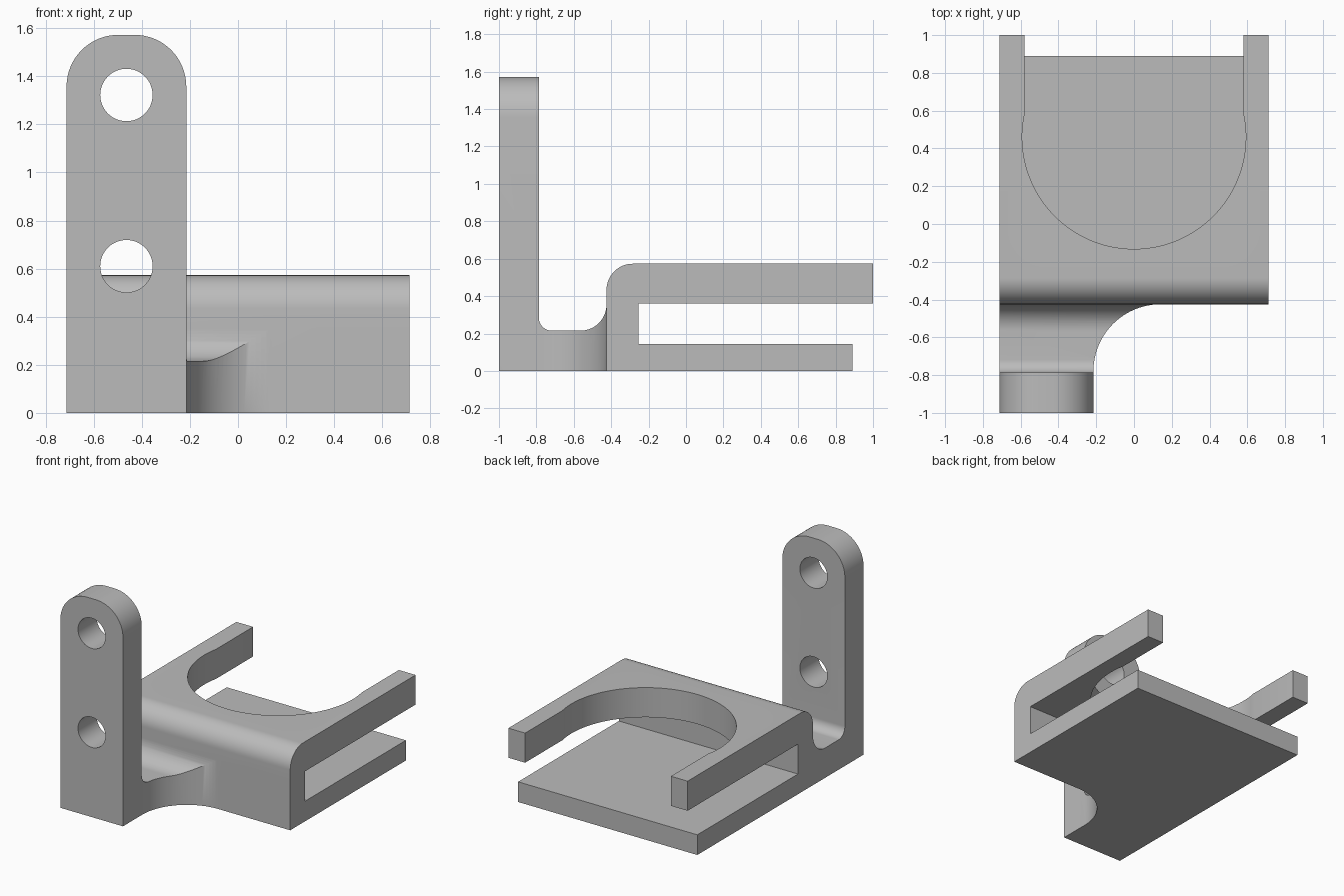
import bpy, bmesh
from math import sin, cos, radians, asin, degrees
from mathutils import Vector

cube = bpy.data.objects.get("Cube")
if cube:
    bpy.data.objects.remove(cube, do_unlink=True)

grey = bpy.data.materials.new("plain grey")
grey.use_nodes = True
colour = (0.5, 0.5, 0.5, 1)
grey.diffuse_color = colour
grey.node_tree.nodes["Principled BSDF"].inputs["Base Color"].default_value = colour


def arc(cx, cy, r, start, end, steps=16):
    """Points along an arc, angles in degrees."""
    angles = [radians(start + (end - start) * i / steps) for i in range(steps + 1)]
    return [(cx + r * cos(a), cy + r * sin(a)) for a in angles]


def prism(name, outline, axis, low, high):
    """Extrude a 2D outline along x, y or z."""
    place = {"x": lambda u, v: (low, u, v),
             "y": lambda u, v: (u, low, v),
             "z": lambda u, v: (u, v, low)}[axis]
    bm = bmesh.new()
    face = bm.faces.new([bm.verts.new(place(u, v)) for u, v in outline])
    grown = bmesh.ops.extrude_face_region(bm, geom=[face])["geom"]
    shift = Vector([high - low if a == axis else 0 for a in "xyz"])
    bmesh.ops.translate(bm, vec=shift, verts=[g for g in grown if isinstance(g, bmesh.types.BMVert)])
    bmesh.ops.recalc_face_normals(bm, faces=bm.faces)
    mesh = bpy.data.meshes.new(name)
    bm.to_mesh(mesh)
    bm.free()
    mesh.materials.append(grey)
    obj = bpy.data.objects.new(name, mesh)
    bpy.context.collection.objects.link(obj)
    return obj


half = 0.713      # half width of the clamp
wall = -0.425     # front wall of the clamp
inner = -0.215    # inner side of the upright
back = -0.787     # rear face of the upright
web = 0.215       # height of the connecting web
top = 0.573

# Whole bracket as one side profile: base plate, slot, upper fork, web, upright
profile = [(-1, 0), (0.89, 0), (0.89, 0.145), (-0.255, 0.145), (-0.255, 0.36), (1, 0.36), (1, top)]
profile += arc(wall + 0.14, top - 0.14, 0.14, 90, 180)
profile += arc(wall - 0.14, web + 0.14, 0.14, 0, -90)
profile += arc(back + 0.07, web + 0.07, 0.07, 270, 180)
profile += [(back, 1.65), (-1, 1.65)]
bracket = prism("mounting_bracket", profile, "x", -half, half)

# Space beside the upright, with a rounded inside corner
side = [(inner, -1.2)] + arc(inner + 0.355, wall - 0.355, 0.355, 180, 90, 24) + [(1, wall), (1, -1.2)]
cutters = [prism("side_cutter", side, "z", -0.2, 1.9)]

# Rounded top of the upright
r, peak = 0.215, 1.572
arch = arc(-half + r, peak - r, r, 180, 90) + arc(inner - r, peak - r, r, 90, 0)
arch += [(0, peak - r), (0, 1.9), (-0.9, 1.9), (-0.9, peak - r)]
cutters.append(prism("arch_cutter", arch, "y", -1.2, -0.7))

# Two bolt holes
for z in (1.322, 0.61):
    hole = arc((inner - half) / 2, z, 0.109, 0, 360, 48)[:-1]
    cutters.append(prism("hole_cutter", hole, "y", -1.2, -0.6))

# Round opening between the two fork arms
gap, radius, centre = 0.58, 0.592, 0.46
tip = degrees(asin((radius ** 2 - gap ** 2) ** 0.5 / radius))
opening = arc(0, centre, radius, 180 - tip, 360 + tip, 64) + [(gap, 1.2), (-gap, 1.2)]
cutters.append(prism("fork_cutter", opening, "z", 0.25, 0.8))

bpy.context.view_layer.objects.active = bracket
for cutter in cutters:
    cutter.hide_render = True
    cut = bracket.modifiers.new(cutter.name, "BOOLEAN")
    cut.operation = "DIFFERENCE"
    cut.solver = "EXACT"
    cut.object = cutter
    bpy.ops.object.modifier_apply(modifier=cut.name)
for cutter in cutters:
    bpy.data.objects.remove(cutter, do_unlink=True)

bpy.ops.object.select_all(action="DESELECT")
bracket.select_set(True)
bpy.ops.object.shade_smooth_by_angle(angle=radians(30))
